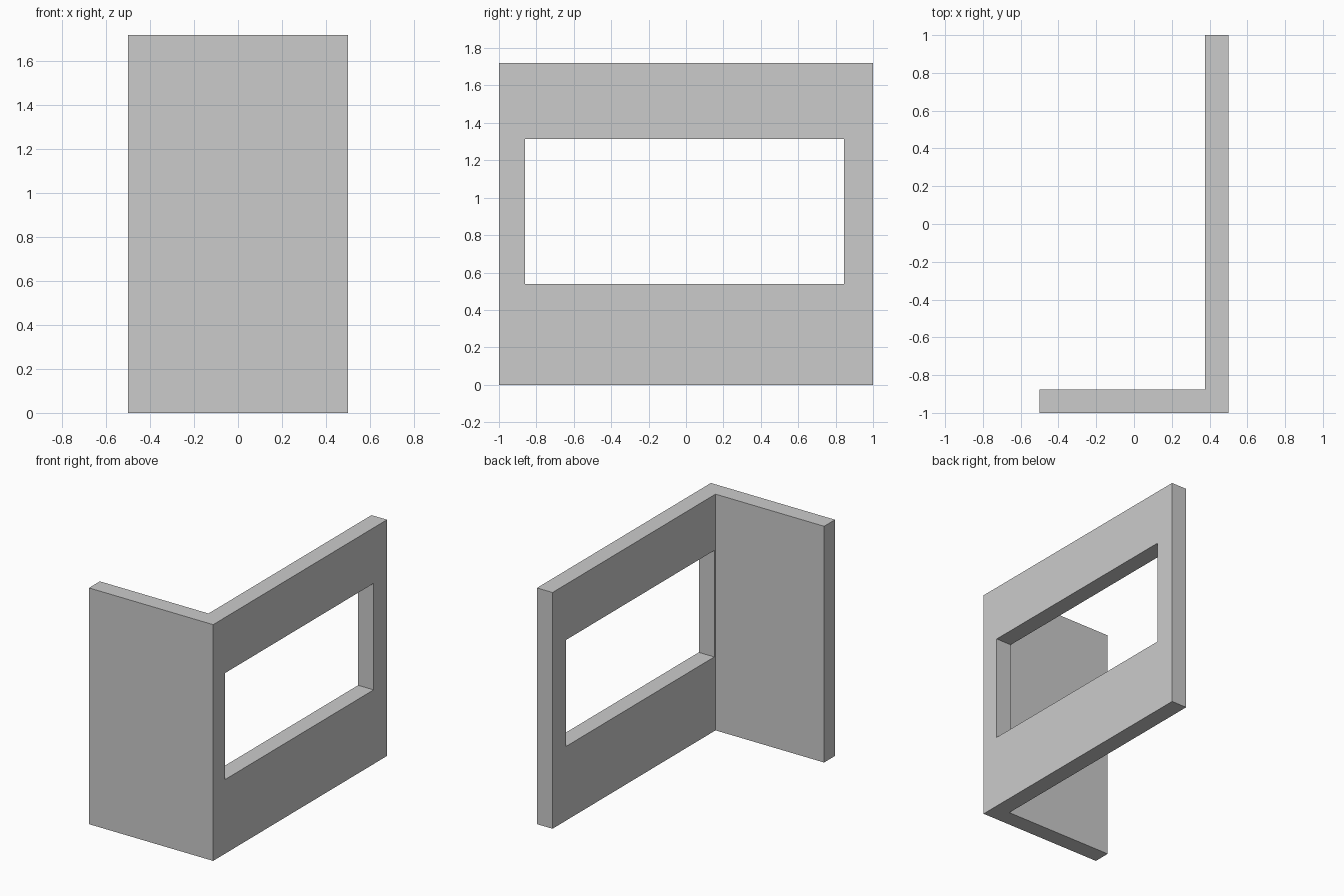
import bpy
import bmesh

if "Cube" in bpy.data.objects:
    bpy.data.objects.remove(bpy.data.objects["Cube"])

HEIGHT = 1.72
WALL = 0.125


def prism(name, outline, z0, z1):
    """Extrude a counter-clockwise plan outline from z0 up to z1."""
    bm = bmesh.new()
    face = bm.faces.new([bm.verts.new((x, y, z0)) for x, y in outline])
    top = bmesh.ops.extrude_face_region(bm, geom=[face], use_keep_orig=True)["geom"]
    bmesh.ops.translate(bm, vec=(0, 0, z1 - z0),
                        verts=[v for v in top if isinstance(v, bmesh.types.BMVert)])
    bmesh.ops.recalc_face_normals(bm, faces=bm.faces)
    mesh = bpy.data.meshes.new(name)
    bm.to_mesh(mesh)
    bm.free()
    obj = bpy.data.objects.new(name, mesh)
    bpy.context.collection.objects.link(obj)
    return obj


# L-shaped corner wall: short front leg, long right leg
inner_x, inner_y = 0.5 - WALL, -1 + WALL
wall = prism("corner_wall",
             [(-0.5, -1), (0.5, -1), (0.5, 1), (inner_x, 1),
              (inner_x, inner_y), (-0.5, inner_y)],
             0, HEIGHT)

# Window opening through the long leg
cutter = prism("window_cutter",
               [(0.2, -0.861), (0.7, -0.861), (0.7, 0.846), (0.2, 0.846)],
               0.54, 1.315)
cutter.hide_render = True
cutter.hide_viewport = True
cutter.display_type = 'WIRE'

cut = wall.modifiers.new("window", 'BOOLEAN')
cut.operation = 'DIFFERENCE'
cut.solver = 'EXACT'
cut.object = cutter
